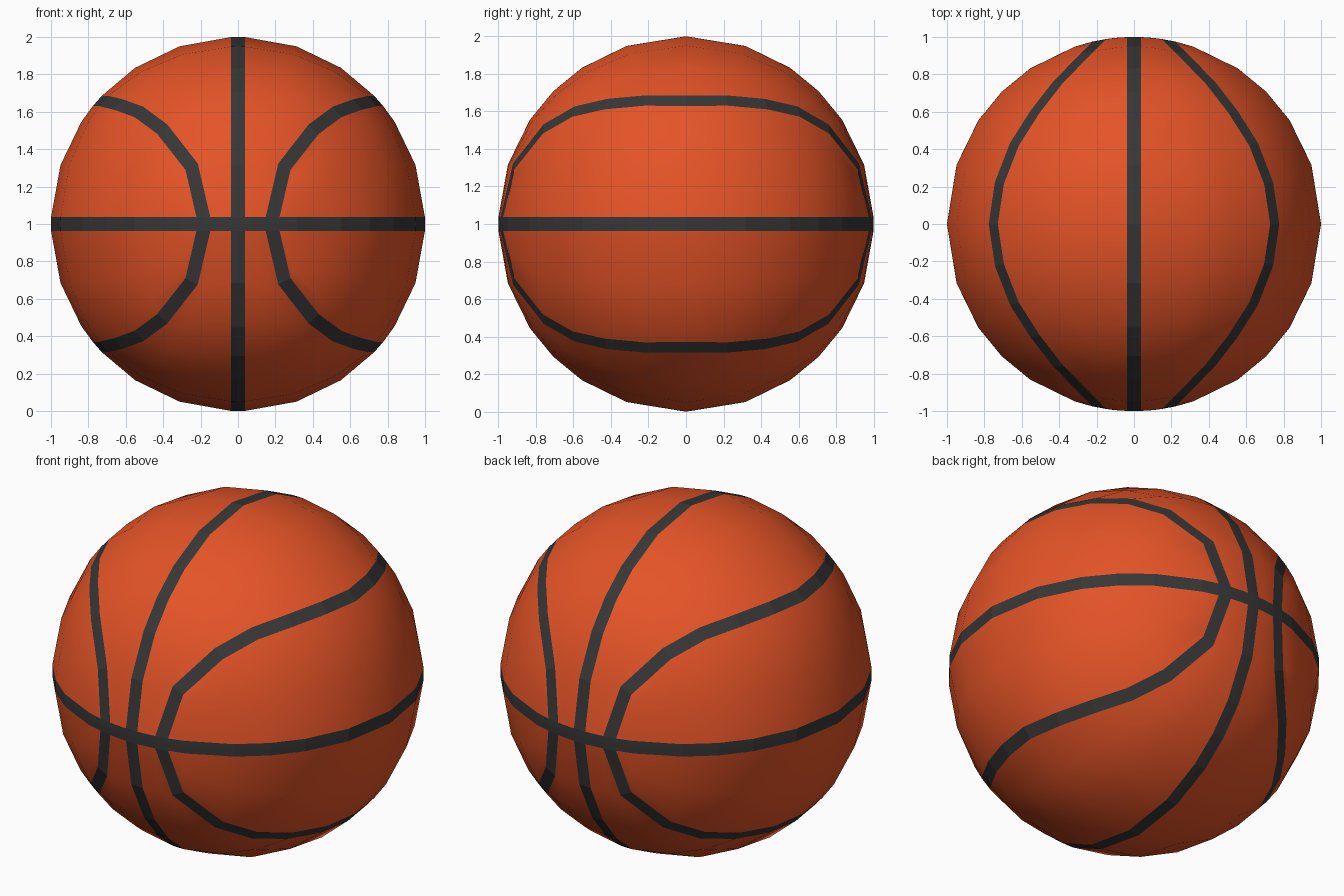
import bpy, bmesh
from math import atan2, asin, sin, cos, sqrt, pi
from mathutils import Vector

old = bpy.data.objects.get("Cube")
if old:
    bpy.data.objects.remove(old, do_unlink=True)


def make_material(name, rgb):
    mat = bpy.data.materials.new(name)
    mat.use_nodes = True
    mat.diffuse_color = (*rgb, 1)
    mat.node_tree.nodes["Principled BSDF"].inputs["Base Color"].default_value = (*rgb, 1)
    return mat


W = 0.037                       # half width of a seam
ORANGE, BLACK = 0, 1
SIDE_STEPS = (0.16, 0.56)       # inner rows of the side panels

# Rows run from the front point up to the crown, spaced like a 6 x 6 cube sphere
rows = [0, asin(W)] + [atan2(i, 3) for i in (1, 2, 3)]
rows += [pi / 2 - atan2(i, 3) for i in (2, 1, 0)]
seam_x = [0.185, 0.185, 0.248, 0.405, 0.53, 0.64, 0.72, 0.753]


def on_row(x, a):
    c = sqrt(1 - x * x)
    return Vector((x, -c * cos(a), c * sin(a)))


def arc(a, b, t):
    return a.slerp(b, t) if (a - b).length > 1e-5 else a.copy()


seam = [on_row(x, a) for x, a in zip(seam_x, rows)]


def seam_edges(k):
    """Inner and outer edge of the curved seam on row k."""
    if k < 2:
        return on_row(seam_x[k] - W, rows[k]), on_row(seam_x[k] + W, rows[k])
    along = Vector((0, 1, 0)) if k == 7 else seam[k + 1] - seam[k - 1]
    side = seam[k].cross(along).normalized()
    if side.x < 0:
        side = -side
    return (seam[k] - side * W).normalized(), (seam[k] + side * W).normalized()


bm = bmesh.new()


def add_face(points, colour):
    face = bm.faces.new([bm.verts.new(p) for p in points])
    face.material_index = colour
    face.smooth = colour == ORANGE


def bridge(row_a, row_b, colours):
    for i, colour in enumerate(colours):
        add_face((row_a[i], row_a[i + 1], row_b[i + 1], row_b[i]), colour)


# Centre panel with half of the meridian seam and the curved seam
centre, side = [], []
for k, a in enumerate(rows):
    inner, outer = seam_edges(k)
    start = on_row(W, a)
    centre.append([on_row(0, a), start, arc(start, inner, 0.36),
                   arc(start, inner, 0.7), inner, outer])
    # Side panel column, ending in half of the equator seam
    if k == 0:
        front_end = outer
    elif k == 1:
        side.append([outer] * 4 + [front_end])
    else:
        base = Vector((sin(a), -cos(a), 0))
        top = (base + Vector((0, 0, W))).normalized()
        side.append([outer] + [arc(outer, top, t) for t in SIDE_STEPS] + [top, base])

for k in range(len(centre) - 1):
    colours = [BLACK] * 5 if k == 0 else [BLACK, ORANGE, ORANGE, ORANGE, BLACK]
    bridge(centre[k], centre[k + 1], colours)
for a, b in zip(side, side[1:]):
    bridge(a, b, [ORANGE, ORANGE, ORANGE, BLACK])

bmesh.ops.remove_doubles(bm, verts=bm.verts, dist=1e-4)
bm.normal_update()
for face in bm.faces:
    if face.normal.dot(face.calc_center_median()) < 0:
        face.normal_flip()

mesh = bpy.data.meshes.new("ball")
bm.to_mesh(mesh)
bm.free()
mesh.materials.append(make_material("orange_rubber", (0.78, 0.088, 0.02)))
mesh.materials.append(make_material("black_seam", (0.038, 0.038, 0.038)))

# One octant mirrored into the whole ball
ball = bpy.data.objects.new("ball", mesh)
bpy.context.collection.objects.link(ball)
ball.location.z = 1
mirror = ball.modifiers.new("mirror", 'MIRROR')
mirror.use_axis = (True, True, True)
mirror.merge_threshold = 0.0005
